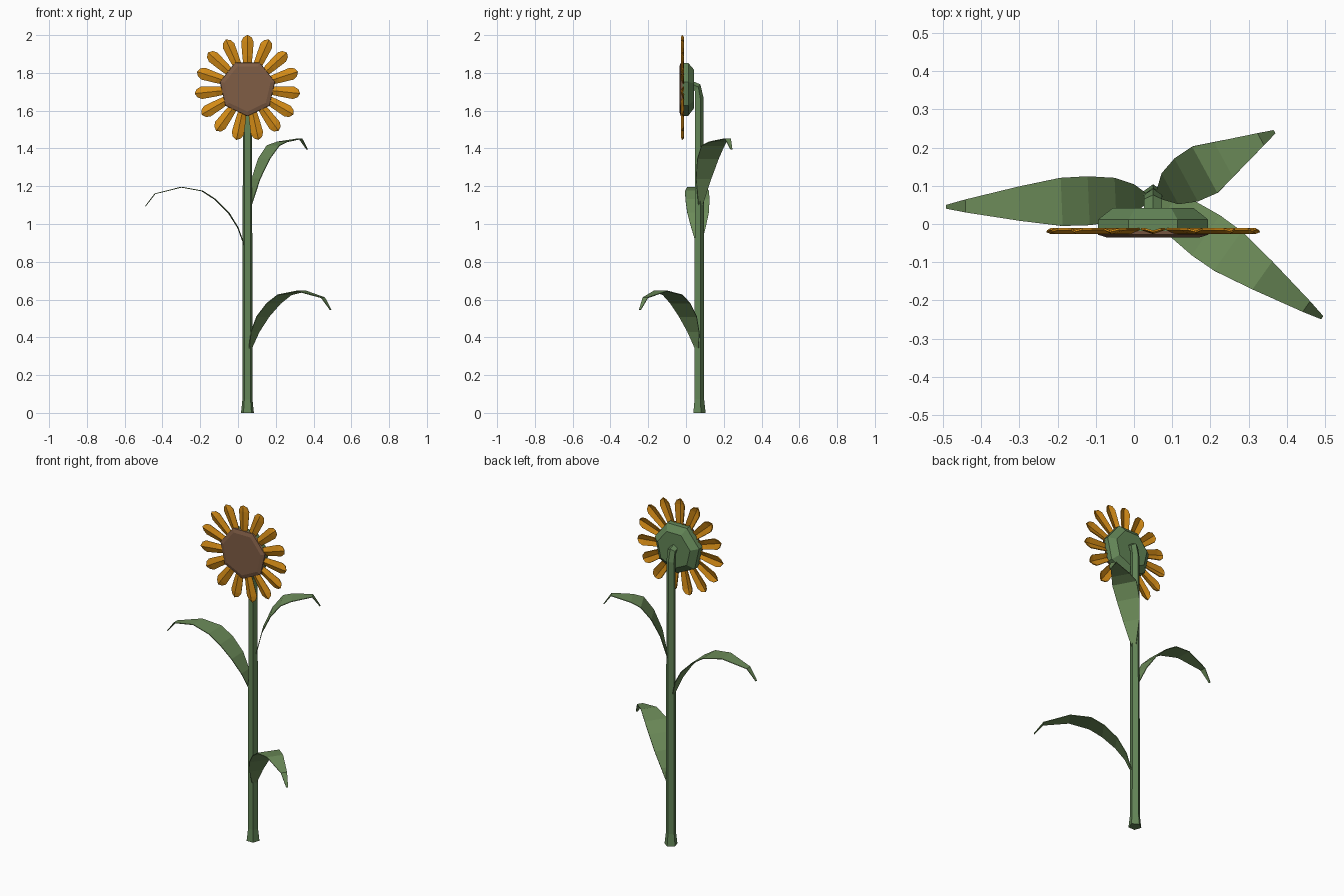
import bpy, bmesh, math
from mathutils import Vector

if "Cube" in bpy.data.objects:
    bpy.data.objects.remove(bpy.data.objects["Cube"])

CX, CY, CZ = 0.05, 0.068, 1.72   # stem axis x, y and flower head height


def material(name, rgb):
    m = bpy.data.materials.new(name)
    m.diffuse_color = (*rgb, 1)
    m.use_nodes = True
    m.node_tree.nodes["Principled BSDF"].inputs["Base Color"].default_value = m.diffuse_color
    return m


STEM = material("stem green", (0.125, 0.235, 0.095))
LEAF = material("leaf green", (0.15, 0.26, 0.10))
PETAL = material("petal orange", (0.66, 0.26, 0.008))
SEED = material("seed brown", (0.215, 0.11, 0.06))


def finish(bm, name, mat, recalc=True):
    if recalc:
        bmesh.ops.recalc_face_normals(bm, faces=bm.faces)
    me = bpy.data.meshes.new(name)
    bm.to_mesh(me)
    bm.free()
    me.materials.append(mat)
    ob = bpy.data.objects.new(name, me)
    bpy.context.collection.objects.link(ob)
    return ob


def loft(name, mat, rings):
    """Skin closed rings of equal length and cap both ends."""
    bm = bmesh.new()
    vs = [[bm.verts.new(p) for p in ring] for ring in rings]
    n = len(vs[0])
    for a, b in zip(vs, vs[1:]):
        for i in range(n):
            j = (i + 1) % n
            bm.faces.new((a[i], a[j], b[j], b[i]))
    bm.faces.new(vs[0][::-1])
    bm.faces.new(vs[-1])
    return finish(bm, name, mat)


# Stem: five-sided tube, flared foot, bent forward at the top.
# Each row: y, z, radius, tilt of the ring in degrees
path = [(CY, 0, 0.036, 0), (CY, 0.07, 0.028, 0), (CY, 0.85, 0.027, 0),
        (CY, 1.665, 0.025, 8), (0.06, 1.72, 0.025, 50), (0.035, 1.73, 0.025, 80)]
rings = []
for y, z, r, tilt in path:
    t = math.radians(tilt)
    ring = []
    for k in range(5):
        a = math.radians(90 + 72 * k)
        u, v = r * math.cos(a), r * math.sin(a)
        ring.append((CX + u, y + v * math.cos(t), z + v * math.sin(t)))
    rings.append(ring)
loft("stem", STEM, rings)


# Flower head: seven-sided green cup behind, brown seed disc in front
def heptagon(y, r):
    return [(CX + r * math.cos(a), y, CZ + r * math.sin(a))
            for a in (math.radians(-90 + 360 / 7 * k) for k in range(7))]


loft("flower_cup", STEM, [heptagon(-0.018, 0.148), heptagon(0.012, 0.147), heptagon(0.042, 0.108)])
loft("seed_disc", SEED, [heptagon(-0.018, 0.150), heptagon(-0.028, 0.148), heptagon(-0.035, 0.125)])

# Petals: fifteen ridged blades around the disc (radius, half width)
outline = [(0.11, 0.019), (0.17, 0.026), (0.245, 0.032), (0.268, 0.021)]
bm = bmesh.new()
for k in range(15):
    a = math.radians(90 + 24 * k)
    out = Vector((math.cos(a), 0, math.sin(a)))
    side = Vector((-out.z, 0, out.x))
    c = Vector((CX, -0.019, CZ))
    rows = []
    for r, w in outline:
        p = c + out * r
        rows.append([bm.verts.new(p - side * w + Vector((0, 0.006, 0))),
                     bm.verts.new(p + Vector((0, -0.005, 0))),
                     bm.verts.new(p + side * w + Vector((0, 0.006, 0)))])
    for lo, hi in zip(rows, rows[1:]):
        for i in range(2):
            bm.faces.new((lo[i], lo[i + 1], hi[i + 1], hi[i]))
    tip = bm.verts.new(c + out * 0.28)
    for i in range(2):
        bm.faces.new((rows[-1][i], rows[-1][i + 1], tip))
petals = finish(bm, "petals", PETAL)
mod = petals.modifiers.new("thickness", "SOLIDIFY")
mod.thickness, mod.offset = 0.005, 0


# Leaves: thin arching blades (distance out, rise, half width)
def leaf(name, base_z, tip, profile):
    d = Vector((tip[0] - CX, tip[1] - CY, 0)).normalized()
    side = Vector((-d.y, d.x, 0))
    bm = bmesh.new()
    rows = []
    for s, h, w in profile:
        p = Vector((CX, CY, base_z + h)) + d * s
        rows.append([bm.verts.new(p + side * w), bm.verts.new(p - side * w)])
    for a, b in zip(rows, rows[1:]):
        bm.faces.new((a[0], a[1], b[1], b[0]))
    ob = finish(bm, name, LEAF, recalc=False)
    mod = ob.modifiers.new("thickness", "SOLIDIFY")
    mod.thickness, mod.offset = 0.004, 0


long_leaf = [(0.018, 0.0, 0.012), (0.05, 0.09, 0.038), (0.10, 0.17, 0.057),
             (0.17, 0.24, 0.064), (0.24, 0.285, 0.063), (0.35, 0.305, 0.045),
             (0.49, 0.27, 0.017), (0.54, 0.205, 0.005)]
short_leaf = [(0.018, 0.0, 0.012), (0.052, 0.14, 0.046), (0.10, 0.245, 0.064),
              (0.155, 0.315, 0.069), (0.21, 0.335, 0.052), (0.32, 0.352, 0.018),
              (0.36, 0.295, 0.005)]
leaf("lower_leaf", 0.34, (0.485, -0.24), long_leaf)
leaf("middle_leaf", 0.89, (-0.49, 0.045), long_leaf)
leaf("upper_leaf", 1.10, (0.365, 0.24), short_leaf)
